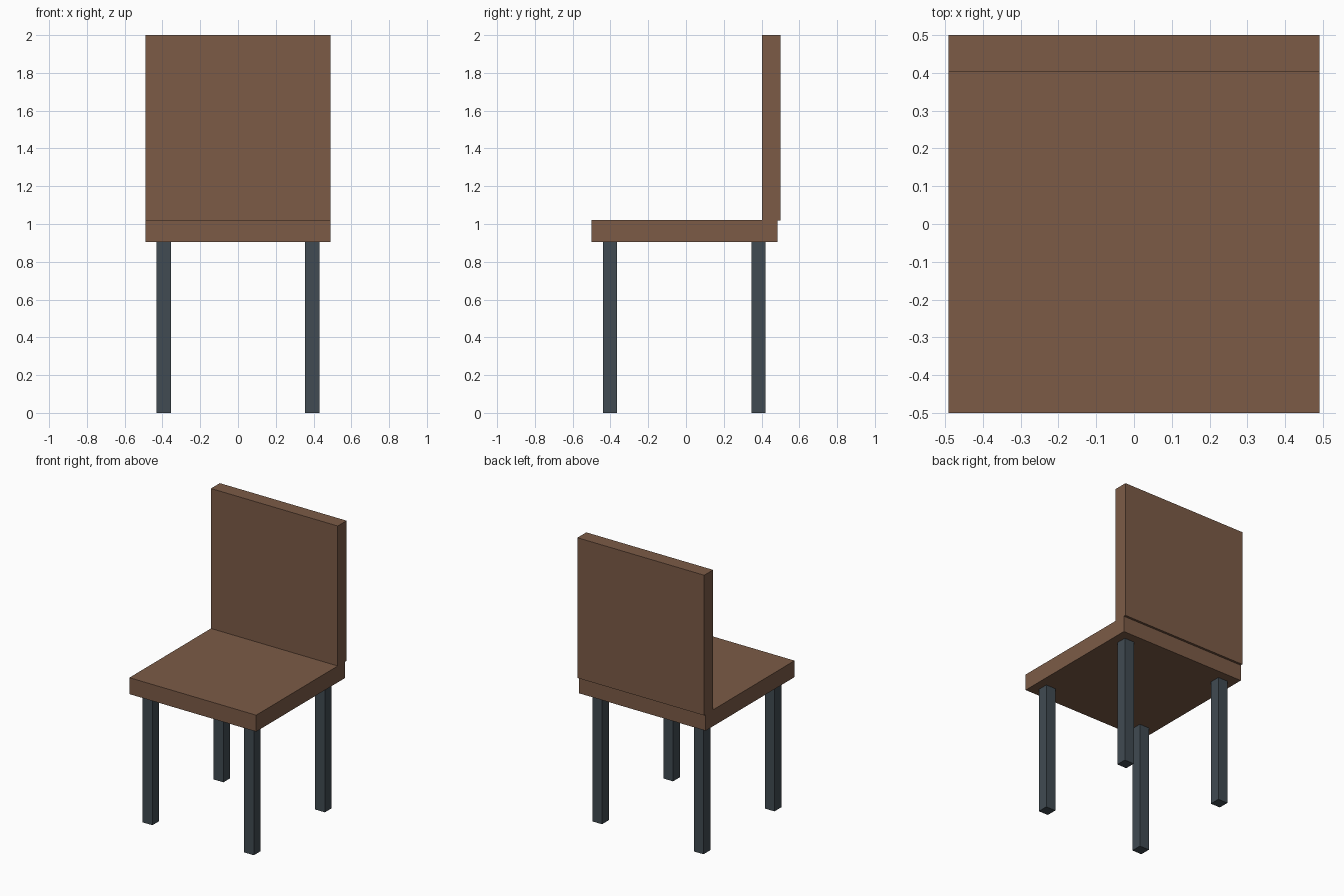
import bpy

if "Cube" in bpy.data.objects:
    bpy.data.objects.remove(bpy.data.objects["Cube"])


def material(name, rgb):
    m = bpy.data.materials.new(name)
    m.diffuse_color = (*rgb, 1.0)
    m.use_nodes = True
    m.node_tree.nodes["Principled BSDF"].inputs["Base Color"].default_value = m.diffuse_color
    return m


wood = material("brown_wood", (0.20, 0.105, 0.062))
metal = material("dark_metal", (0.052, 0.07, 0.085))


def box(name, lo, hi, mat):
    centre = [(a + b) / 2 for a, b in zip(lo, hi)]
    bpy.ops.mesh.primitive_cube_add(size=1, location=centre)
    ob = bpy.context.object
    ob.name = name
    ob.scale = [b - a for a, b in zip(lo, hi)]
    bpy.ops.object.transform_apply(location=False, rotation=False, scale=True)
    ob.data.materials.append(mat)
    return ob


# Seat slab and backrest panel, the panel overhanging the rear slightly
box("seat", (-0.491, -0.50, 0.905), (0.491, 0.484, 1.02), wood)
box("backrest", (-0.491, 0.402, 1.018), (0.491, 0.50, 2.0), wood)

# Four square legs
half = 0.0375
for depth, y in (("front", -0.402), ("rear", 0.384)):
    for side, x in (("left", -0.393), ("right", 0.393)):
        box(f"{depth}_{side}_leg", (x - half, y - half, 0.0),
            (x + half, y + half, 0.905), metal)
